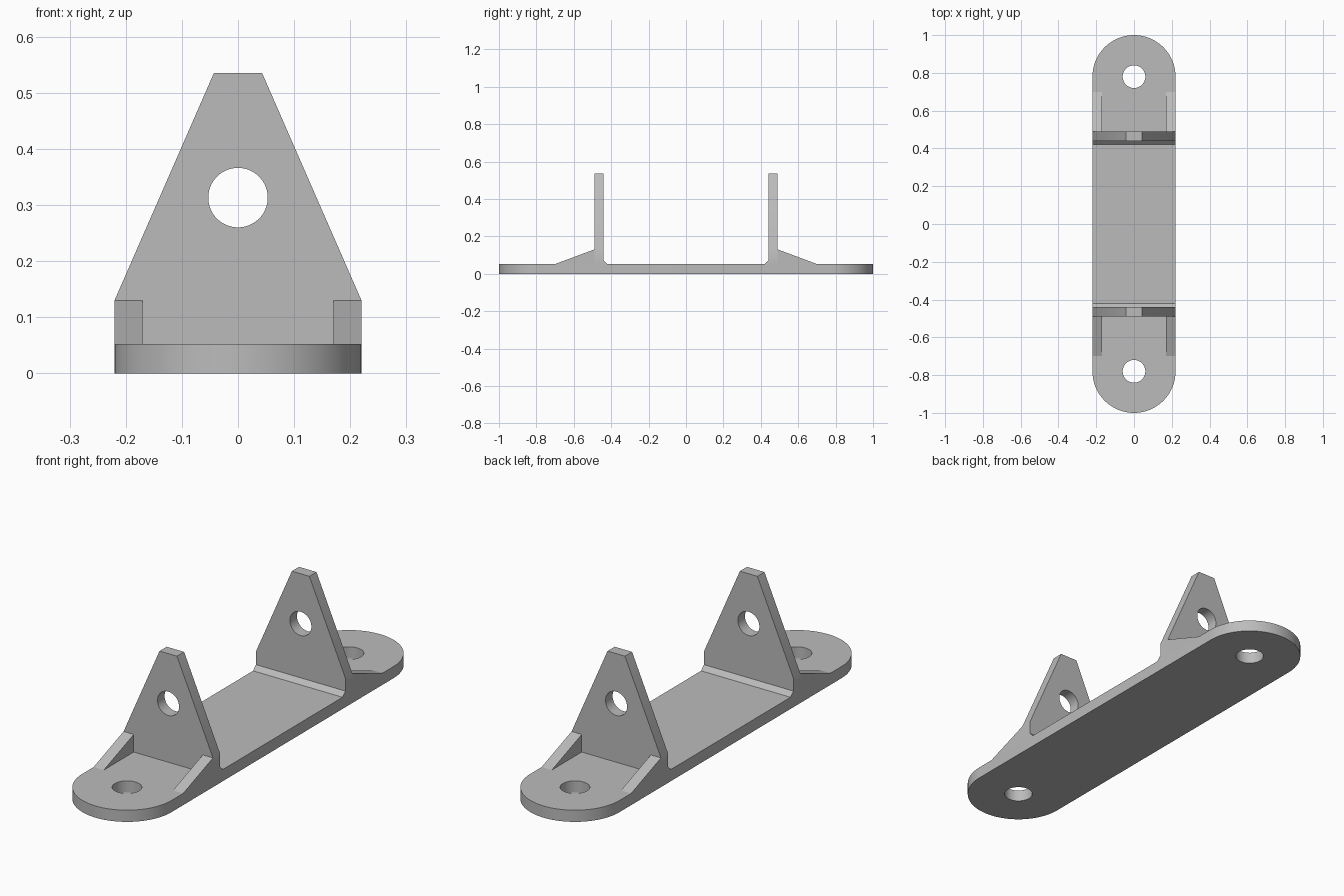
import bpy
import bmesh
from math import sin, cos, pi, radians
from mathutils import Vector

if "Cube" in bpy.data.objects:
    bpy.data.objects.remove(bpy.data.objects["Cube"])

HALF_W, BASE_T = 0.22, 0.052          # plate half width and thickness
END_Y = 0.78                          # centre of the rounded ends
LUG_IN, LUG_OUT = 0.44, 0.49          # upright plate thickness range

metal = bpy.data.materials.new("plain grey")
metal.use_nodes = True
grey = (0.5, 0.5, 0.5, 1)
metal.diffuse_color = grey
metal.node_tree.nodes["Principled BSDF"].inputs["Base Color"].default_value = grey


def prism(name, outline, depth):
    """Extrude a closed outline of 3D points along the depth vector."""
    bm = bmesh.new()
    face = bm.faces.new([bm.verts.new(p) for p in outline])
    extruded = bmesh.ops.extrude_face_region(bm, geom=[face], use_keep_orig=True)
    top = [v for v in extruded["geom"] if isinstance(v, bmesh.types.BMVert)]
    bmesh.ops.translate(bm, verts=top, vec=Vector(depth))
    bmesh.ops.recalc_face_normals(bm, faces=bm.faces)
    mesh = bpy.data.meshes.new(name)
    bm.to_mesh(mesh)
    bm.free()
    mesh.materials.append(metal)
    obj = bpy.data.objects.new(name, mesh)
    bpy.context.collection.objects.link(obj)
    return obj


def drill(obj, radius, centre, tilt=0):
    """Cut a round hole through the part."""
    bpy.ops.mesh.primitive_cylinder_add(vertices=64, radius=radius, depth=0.3,
                                        location=centre, rotation=(tilt, 0, 0))
    cutter = bpy.context.object
    cutter.data.materials.append(metal)
    cutter.hide_render = True
    mod = obj.modifiers.new("hole", "BOOLEAN")
    mod.operation, mod.solver, mod.object = "DIFFERENCE", "EXACT", cutter
    activate(obj)
    bpy.ops.object.modifier_apply(modifier=mod.name)
    bpy.data.objects.remove(cutter)


def activate(obj):
    bpy.ops.object.select_all(action="DESELECT")
    obj.select_set(True)
    bpy.context.view_layer.objects.active = obj


def mirror(obj, x=False):
    mod = obj.modifiers.new("mirror", "MIRROR")
    mod.use_axis = (x, True, False)
    mod.use_mirror_merge = False
    activate(obj)
    bpy.ops.object.modifier_apply(modifier=mod.name)


# Base plate with rounded ends and a bolt hole at each end
steps = 40
outline = []
for side in (1, -1):
    for i in range(steps + 1):
        a = pi * i / steps
        outline.append((side * HALF_W * cos(a), side * (END_Y + HALF_W * sin(a)), 0))
base = prism("base_plate", outline, (0, 0, BASE_T))
for side in (1, -1):
    drill(base, 0.06, (0, side * END_Y, 0))

# Upright tapered lugs with a pin hole
half = [(HALF_W, BASE_T), (HALF_W, 0.13), (0.043, 0.535)]
shape = half + [(-x, z) for x, z in reversed(half)]
lugs = prism("upright_lugs", [(x, LUG_IN, z) for x, z in shape],
             (0, LUG_OUT - LUG_IN, 0))
drill(lugs, 0.053, (0, (LUG_IN + LUG_OUT) / 2, 0.313), radians(90))
mirror(lugs)

# Sloped gussets on the outer side of each lug
slope = [(LUG_OUT, BASE_T), (0.70, BASE_T), (LUG_OUT, 0.13)]
gussets = prism("side_gussets", [(0.17, y, z) for y, z in slope], (HALF_W - 0.17, 0, 0))
mirror(gussets, x=True)

# Small chamfer strips at the inner foot of each lug
corner = [(LUG_IN, BASE_T), (LUG_IN - 0.02, BASE_T), (LUG_IN, BASE_T + 0.02)]
strips = prism("chamfer_strips", [(-HALF_W, y, z) for y, z in corner], (2 * HALF_W, 0, 0))
mirror(strips)

# Smooth the round walls and keep the edges crisp
for part in (base, lugs):
    activate(part)
    bpy.ops.object.shade_smooth_by_angle(angle=radians(30))
